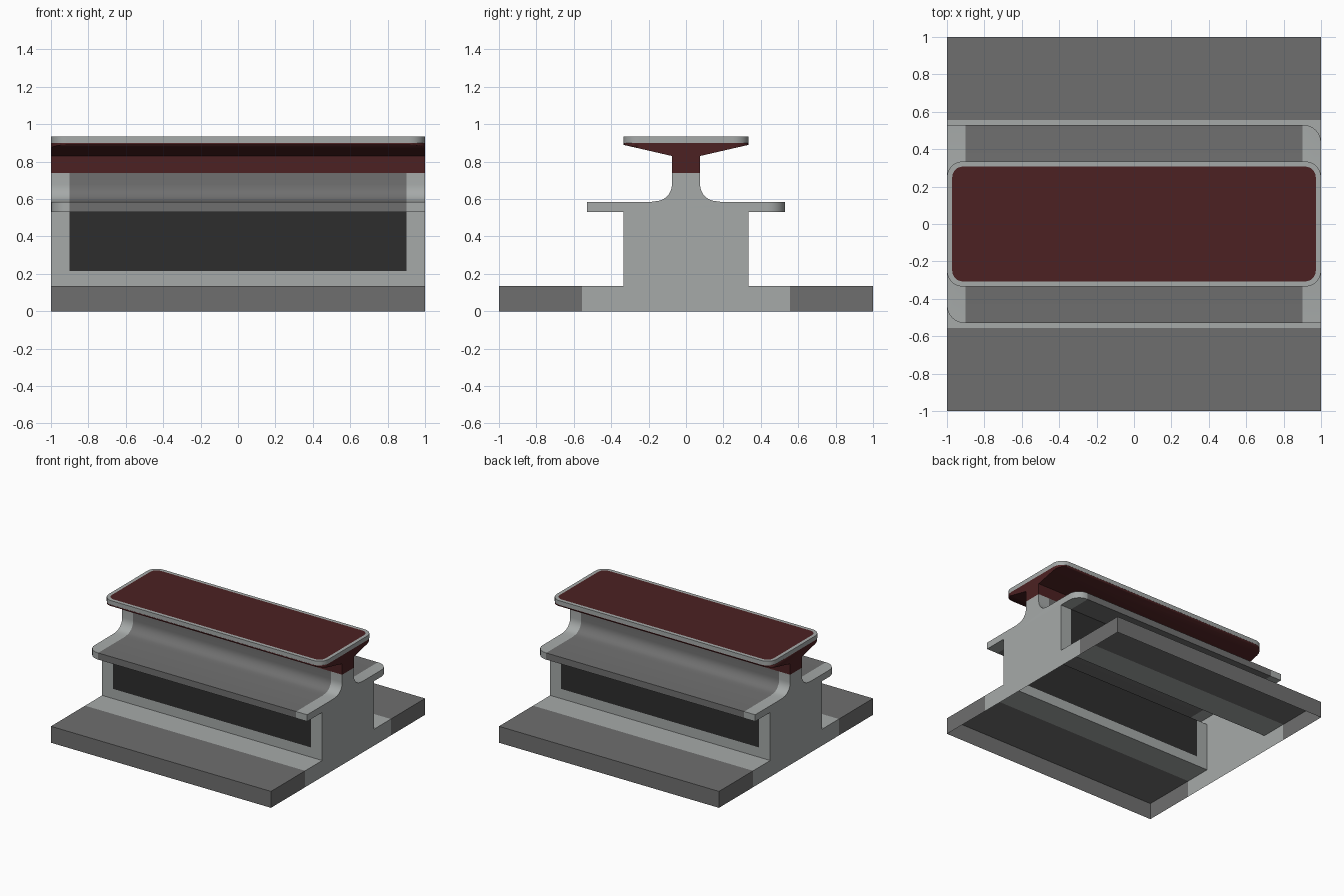
import bpy, bmesh, math

if "Cube" in bpy.data.objects:
    bpy.data.objects.remove(bpy.data.objects["Cube"])


def material(name, hex_rgb):
    def lin(c):
        c /= 255
        return c / 12.92 if c <= 0.04045 else ((c + 0.055) / 1.055) ** 2.4
    m = bpy.data.materials.new(name)
    m.diffuse_color = (*[lin(c) for c in hex_rgb], 1)
    m.use_nodes = True
    m.node_tree.nodes["Principled BSDF"].inputs["Base Color"].default_value = m.diffuse_color
    return m


LIGHT = material("light grey", (166, 170, 169))
MID = material("mid grey", (111, 111, 111))
BLACK = material("charcoal", (45, 45, 45))
RED = material("dark red", (76, 33, 34))


def extrude_profile(half, skip_bottom=False):
    """Mirror a half profile of (y, z) points and extrude it along x from -1 to 1."""
    pts = half + [(-y, z) for y, z in reversed(half)]
    bm = bmesh.new()
    a = [bm.verts.new((-1, y, z)) for y, z in pts]
    b = [bm.verts.new((1, y, z)) for y, z in pts]
    n = len(pts)
    for i in range(n - 1 if skip_bottom else n):
        j = (i + 1) % n
        bm.faces.new((a[i], b[i], b[j], a[j]))
    bm.faces.new(a)
    bm.faces.new(b[::-1])
    bmesh.ops.recalc_face_normals(bm, faces=bm.faces)
    return bm


def rounded_slab(sx, sy, z0, z1, r):
    bm = bmesh.new()
    bmesh.ops.create_cube(bm, size=2)
    for v in bm.verts:
        v.co = (v.co.x * sx, v.co.y * sy, z1 if v.co.z > 0 else z0)
    edges = [e for e in bm.edges if abs(e.verts[0].co.z - e.verts[1].co.z) > 1e-4]
    bmesh.ops.bevel(bm, geom=edges, offset=r, segments=6, profile=0.5, affect='EDGES')
    return bm


def finish(bm, name, mats):
    me = bpy.data.meshes.new(name)
    bm.to_mesh(me)
    bm.free()
    ob = bpy.data.objects.new(name, me)
    bpy.context.collection.objects.link(ob)
    for m in mats:
        me.materials.append(m)
    bpy.ops.object.select_all(action='DESELECT')
    ob.select_set(True)
    bpy.context.view_layer.objects.active = ob
    bpy.ops.object.shade_smooth_by_angle(angle=math.radians(35))
    return ob


# Body: base slab, box, shelf, curved neck; an open-bottomed shell
half = [(1, 0), (1, .135), (.335, .135), (.335, .53), (.53, .53), (.53, .585), (.185, .585)]
for i in range(9):
    t = math.pi / 2 * i / 8
    half.append((.165 - .09 * math.sin(t), .678 - .09 * math.cos(t)))
half.append((.075, .74))
bm = extrude_profile(half, skip_bottom=True)

# Round two diagonally opposite shelf corners
corners = [e for e in bm.edges
           if all(abs(abs(v.co.y) - .53) < .001 and v.co.x * v.co.y > 0 for v in e.verts)
           and abs(e.verts[0].co.x - e.verts[1].co.x) < .001]
bmesh.ops.bevel(bm, geom=corners, offset=.095, segments=6, profile=0.5, affect='EDGES')

# Cut colour borders, then colour by position
for co, no in [((.9, 0, 0), (1, 0, 0)), ((-.9, 0, 0), (1, 0, 0)),
               ((0, .557, 0), (0, 1, 0)), ((0, -.557, 0), (0, 1, 0)),
               ((0, 0, .215), (0, 0, 1))]:
    bmesh.ops.bisect_plane(bm, geom=bm.verts[:] + bm.edges[:] + bm.faces[:],
                           plane_co=co, plane_no=no)
for f in bm.faces:
    c = f.calc_center_median()
    inner = abs(c.x) < .89
    if abs(c.y) > .557:
        f.material_index = 1                      # base flanks
    elif inner and c.z > .525:
        f.material_index = 1                      # shelf and neck
    elif inner and c.z > .215:
        f.material_index = 2                      # dark side panel
finish(bm, "body", [LIGHT, MID, BLACK])

# Top plate with red inset face
bm = rounded_slab(1, .335, .9, .935, .085)
top = [f for f in bm.faces if f.normal.z > .9]
bmesh.ops.inset_region(bm, faces=top, thickness=.028)
for f in top:
    f.material_index = 1
finish(bm, "top_plate", [LIGHT, RED])

# Red flared support, trimmed to the plate's rounded outline
flare = finish(extrude_profile([(.075, .74), (.075, .83), (.34, .891), (.34, .9)]),
               "flared_support", [RED])
cutter = finish(rounded_slab(1, .334, .6, 1.1, .085), "corner_cutter", [RED])
cutter.hide_render = True
cutter.hide_set(True)
mod = flare.modifiers.new("trim", 'BOOLEAN')
mod.operation = 'INTERSECT'
mod.solver = 'EXACT'
mod.object = cutter
